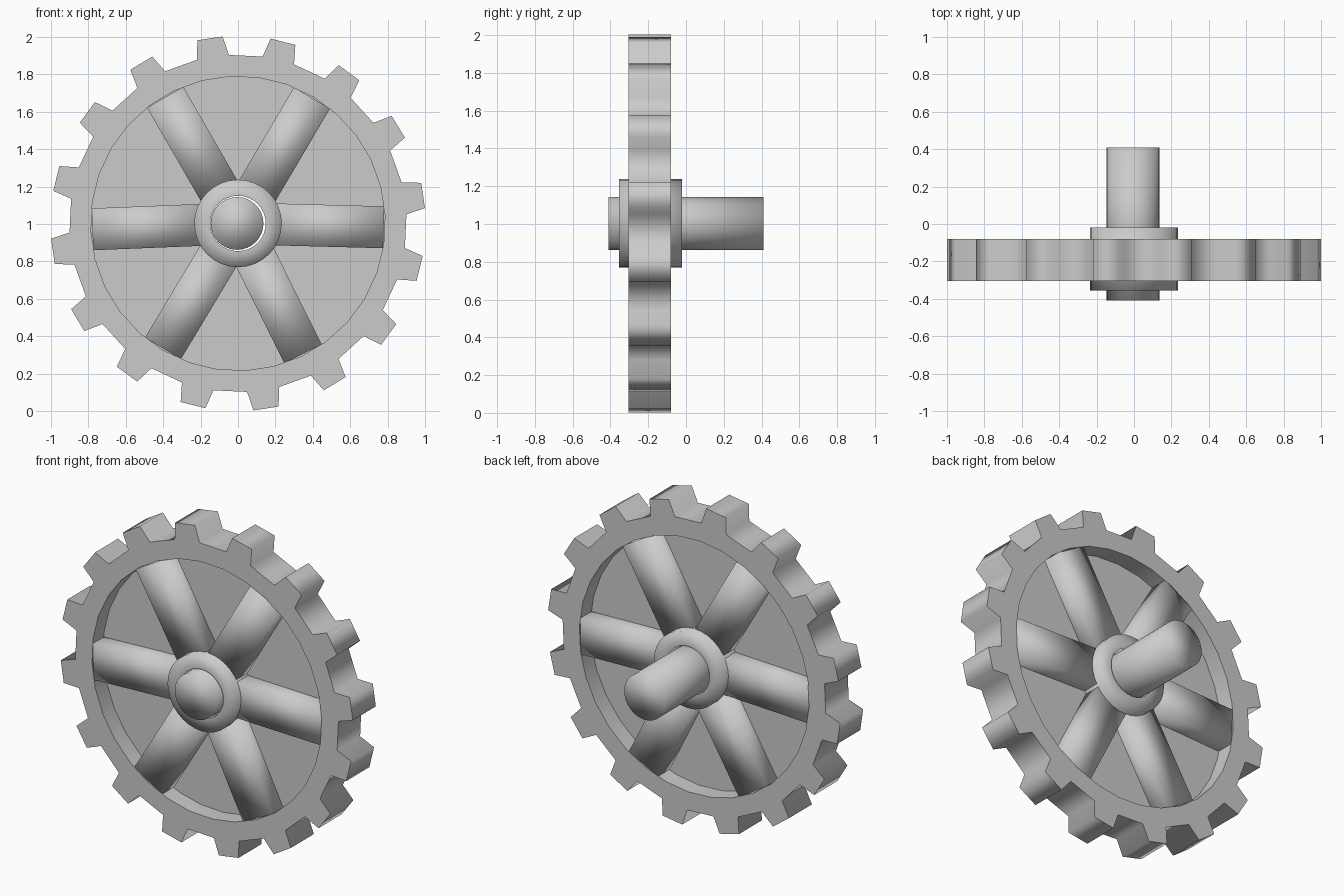
import bpy, bmesh, math
from mathutils import Vector

if "Cube" in bpy.data.objects:
    bpy.data.objects.remove(bpy.data.objects["Cube"])

CZ = 1.003          # wheel centre height
Y0, Y1 = -0.305, -0.08   # rim front and back
YM = (Y0 + Y1) / 2


def build(name, verts, faces, angle=None):
    me = bpy.data.meshes.new(name)
    me.from_pydata(verts, [], faces)
    bm = bmesh.new()
    bm.from_mesh(me)
    bmesh.ops.remove_doubles(bm, verts=bm.verts, dist=1e-5)
    bmesh.ops.recalc_face_normals(bm, faces=bm.faces)
    bm.to_mesh(me)
    bm.free()
    ob = bpy.data.objects.new(name, me)
    bpy.context.collection.objects.link(ob)
    bpy.ops.object.select_all(action='DESELECT')
    ob.select_set(True)
    bpy.context.view_layer.objects.active = ob
    if angle is None:
        bpy.ops.object.shade_smooth()
    else:
        bpy.ops.object.shade_smooth_by_angle(angle=math.radians(angle))
    return ob


def polar(r, deg, y, cx=0.0):
    a = math.radians(deg)
    return (cx + r * math.cos(a), y, CZ + r * math.sin(a))


def lathe(name, profile, n, angle, cx=0.0, closed=False, caps=False):
    """Spin (radius, y) points about the wheel axis."""
    m = len(profile)
    verts = [polar(r, 360 * i / n, y, cx) for i in range(n) for r, y in profile]
    faces = []
    for i in range(n):
        a, b = i * m, (i + 1) % n * m
        for k in range(m if closed else m - 1):
            l = (k + 1) % m
            faces.append((a + k, a + l, b + l, b + k))
    if caps:
        faces.append([i * m for i in range(n)])
        faces.append([i * m + m - 1 for i in range(n)])
    return build(name, verts, faces, angle)


# Toothed rim: 16 teeth, six profile points each, front and back
TEETH, START = 16, 8.6
verts, faces = [], []
for t in range(TEETH):
    c = START + 360 * t / TEETH
    for y in (Y0, Y1):
        verts += [polar(0.787, c - 5.5, y), polar(0.787, c + 5.5, y),
                  polar(0.902, c - 5.5, y), polar(1.003, c - 3.9, y),
                  polar(1.003, c + 3.9, y), polar(0.902, c + 5.5, y)]
for t in range(TEETH):
    f, g = t * 12, (t + 1) % TEETH * 12
    for k in (0, 6):     # front and back faces
        faces += [(f + k, f + k + 1, f + k + 5, f + k + 2),
                  (f + k + 2, f + k + 3, f + k + 4, f + k + 5),
                  (f + k + 1, g + k, g + k + 2, f + k + 5)]
    for a, b in ((f, f + 1), (f + 1, g), (f + 2, f + 3), (f + 3, f + 4),
                 (f + 4, f + 5), (f + 5, g + 2)):   # walls
        faces.append((a, b, b + 6, a + 6))
build("toothed_rim", verts, faces, 88)

# Thin web disc closing the wheel between the spokes
lathe("web_disc", [(0.2, YM - 0.005), (0.79, YM - 0.005),
                   (0.79, YM + 0.005), (0.2, YM + 0.005)], 32, 40, closed=True)

# Hub sleeve with a clearance hole, and the axle through it
lathe("hub", [(0.148, -0.355), (0.234, -0.355), (0.234, -0.02), (0.148, -0.02)],
      32, None)
lathe("axle", [(0.141, -0.41), (0.141, 0.41)], 32, None, cx=-0.005, caps=True)

# Spokes: softly shaded square bars as deep as the rim
for i, deg in enumerate((-1.5, 59.5, 120, 182.3, 239, 296.5)):
    a = math.radians(deg)
    out = Vector((math.cos(a), 0, math.sin(a)))
    side = Vector((-math.sin(a), 0, math.cos(a)))
    verts = []
    for r in (0.19, 0.779):
        for u, v in ((1, 1), (-1, 1), (-1, -1), (1, -1)):
            verts.append(Vector((0, YM + v * 0.1115, CZ)) + out * r + side * (u * 0.112))
    faces = [(k, (k + 1) % 4, (k + 1) % 4 + 4, k + 4) for k in range(4)]
    faces += [(0, 1, 2, 3), (4, 5, 6, 7)]
    build(f"spoke_{i + 1}", verts, faces)
